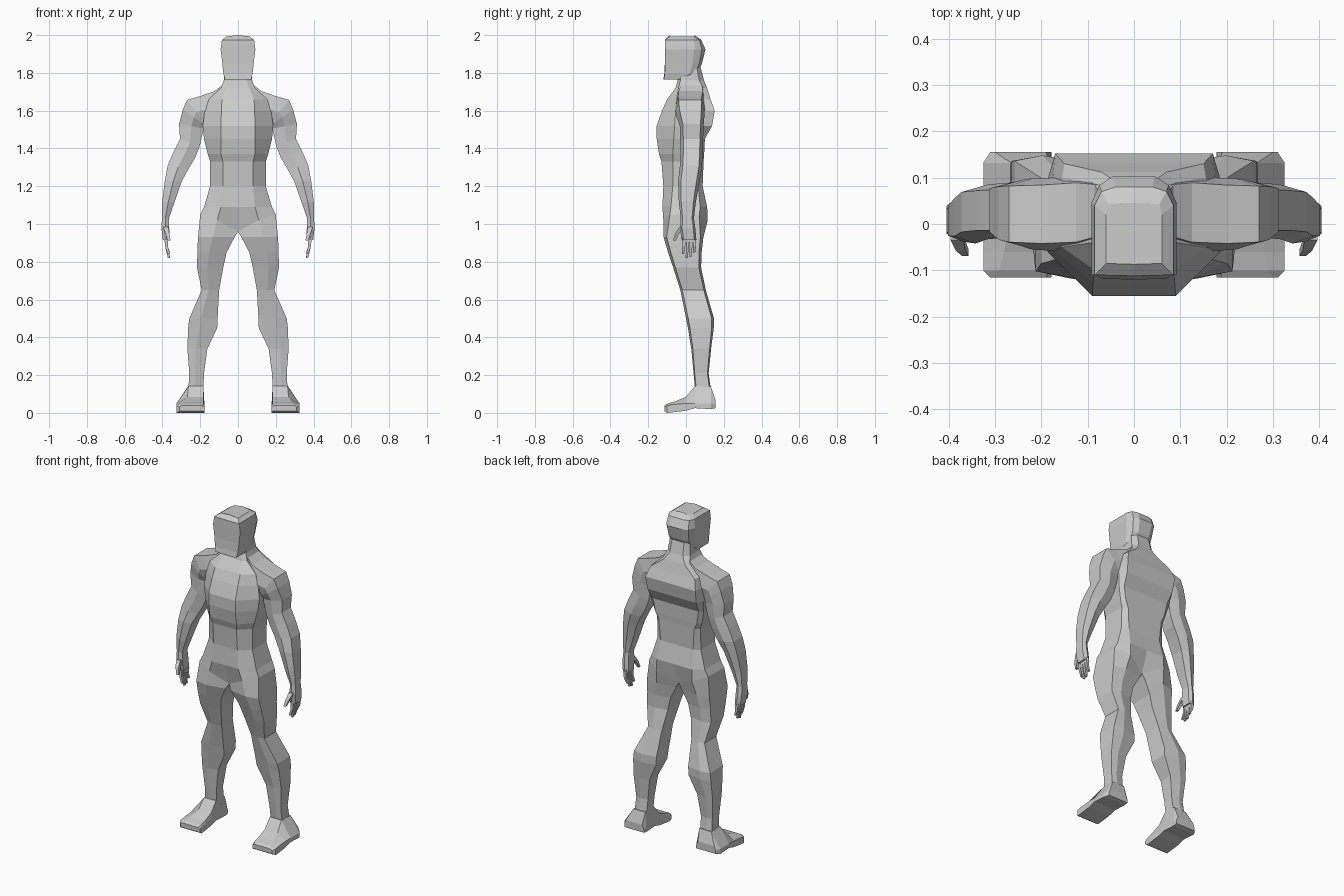
import bpy, bmesh
from mathutils import Vector


def loft(name, rings, closed=True, cap_start=False, cap_end=False, mirror=True):
    """Skin a list of equal-length point rings; optionally mirror across x."""
    bm = bmesh.new()
    vs = [[bm.verts.new(p) for p in r] for r in rings]
    n = len(rings[0])
    for a, b in zip(vs, vs[1:]):
        for i in range(n if closed else n - 1):
            j = (i + 1) % n
            bm.faces.new((a[i], a[j], b[j], b[i]))
    if cap_start:
        bm.faces.new(vs[0])
    if cap_end:
        bm.faces.new(vs[-1])
    if mirror:
        geom = bm.verts[:] + bm.edges[:] + bm.faces[:]
        dup = bmesh.ops.duplicate(bm, geom=geom)["geom"]
        new_verts = [g for g in dup if isinstance(g, bmesh.types.BMVert)]
        for v in new_verts:
            v.co.x *= -1
        bmesh.ops.reverse_faces(bm, faces=[g for g in dup if isinstance(g, bmesh.types.BMFace)])
        bmesh.ops.remove_doubles(bm, verts=[v for v in bm.verts if abs(v.co.x) < 1e-4], dist=1e-4)
    bmesh.ops.recalc_face_normals(bm, faces=bm.faces)
    me = bpy.data.meshes.new(name)
    bm.to_mesh(me)
    bm.free()
    ob = bpy.data.objects.new(name, me)
    bpy.context.collection.objects.link(ob)
    return ob


# Shared seam where each leg meets the pelvis
hip = [(0, -.085, .96), (.11, -.12, 1.02), (.2, -.085, 1.05),
       (.2, .07, 1.05), (.12, .115, 1.02), (0, .07, .96)]

# Torso, half section: z, front panel x, side x, front y, side front y, side back y, back x, back y
torso = [hip]
for z, xp, w, yf, sf, sb, xb, yb in [
        (1.09, .09, .18, -.125, -.08, .075, .12, .112),
        (1.2, .08, .147, -.12, -.07, .065, .11, .088),
        (1.33, .08, .147, -.13, -.07, .07, .12, .093),
        (1.37, .09, .16, -.143, -.07, .075, .14, .096),
        (1.45, .09, .18, -.155, -.065, .085, .155, .1),
        (1.52, .09, .187, -.155, -.06, .095, .165, .138),
        (1.6, .088, .175, -.127, -.055, .1, .17, .152),
        (1.66, .085, .155, -.1, -.05, .1, .15, .13),
        (1.72, .06, .09, -.055, -.04, .09, .07, .112),
        (1.76, .045, .075, -.045, -.03, .07, .045, .095),
        (1.84, .045, .068, -.045, -.03, .055, .04, .075)]:
    torso.append([(0, yf, z), (xp, yf, z), (w, sf, z), (w, sb, z), (xb, yb, z), (0, yb, z)])
loft("torso_and_neck", torso, closed=False)

# Legs: z, inner x, outer x, front y, back y
legs = [hip]
for z, xi, xo, yf, yb in [
        (.93, .018, .212, -.118, .092),
        (.85, .06, .215, -.095, .083),
        (.77, .078, .217, -.068, .08),
        (.65, .1, .192, -.03, .105),
        (.5, .108, .258, 0, .148),
        (.45, .11, .264, .01, .147),
        (.34, .162, .268, .028, .133),
        (.21, .18, .258, .04, .12),
        (.135, .183, .262, .047, .13)]:
    d = (xo - xi)
    k = min(.02, (yb - yf) * .1)
    legs.append([(xi, yf + k, z), (xi + .6 * d, yf, z), (xo, yf + k * .8, z),
                 (xo, yb - k * .8, z), (xi + .6 * d, yb, z), (xi, yb - k, z)])
loft("legs", legs)

# Feet, lofted heel to toe: y, top inner x, top outer x, top z, side z, bottom z
feet = []
for y, xt0, xt1, zt, zs, zb in [
        (.155, .19, .3, .07, .045, .025),
        (.132, .183, .265, .14, .05, .02),
        (.047, .183, .262, .142, .05, .025),
        (0, .183, .268, .085, .05, .012),
        (-.06, .183, .28, .06, .045, .004),
        (-.1, .183, .29, .048, .038, 0),
        (-.115, .19, .3, .038, .03, .01)]:
    out = .325 if y < .15 and y > -.11 else .31
    feet.append([(xt0, y, zt), (xt1, y, zt), (out, y, zs),
                 (out, y, zb), (.178, y, zb), (.178, y, zs)])
loft("feet", feet, cap_start=True, cap_end=True)

# Arms from trapezius to palm: outer x, outer z, inner x, inner z, front y, back y
arms = []
for xo, zo, xi, zi, y0, y1 in [
        (.07, 1.745, .07, 1.6, -.04, .1),
        (.125, 1.703, .1, 1.55, -.055, .105),
        (.2, 1.677, .15, 1.53, -.058, .1),
        (.27, 1.657, .17, 1.53, -.055, .098),
        (.292, 1.605, .175, 1.525, -.05, .097),
        (.312, 1.53, .182, 1.505, -.033, .093),
        (.307, 1.45, .203, 1.41, -.03, .09),
        (.34, 1.385, .227, 1.35, -.03, .088),
        (.372, 1.31, .26, 1.295, -.033, .085),
        (.387, 1.23, .298, 1.225, -.042, .072),
        (.401, 1.12, .338, 1.11, -.038, .052),
        (.403, 1.03, .366, 1.03, -.028, .042),
        (.405, .975, .364, .975, -.032, .05),
        (.398, .915, .362, .915, -.022, .055)]:
    c = min(.016, (y1 - y0) * .14)
    xm, zm = .5 * (xo + xi), .5 * (zo + zi)
    arms.append([(xo, y0 + c, zo), (xm, y0, zm), (xi, y0 + c, zi),
                 (xi, y1 - c, zi), (xm, y1, zm), (xo, y1 - c, zo)])
loft("arms_and_palms", arms, cap_start=True, cap_end=True)


def digit(name, path, r0, r1):
    """Tapered four-sided finger along a short path."""
    rings = []
    for i, p in enumerate(path):
        r = r0 + (r1 - r0) * i / (len(path) - 1)
        rings.append([Vector(p) + Vector((a * r, b * r, 0))
                      for a, b in ((-1, -1), (1, -1), (1, 1), (-1, 1))])
    loft(name, rings, cap_start=True, cap_end=True)


# Fingers and thumbs
for i, tip in enumerate((.84, .82, .825, .85)):
    y = -.011 + i * .018
    digit(f"fingers_{i + 1}", [(.381, y, .93), (.378, y * 1.05, .88), (.366, y * 1.1 - .004, tip)],
          .0095, .0055)
digit("thumbs", [(.382, -.02, .985), (.374, -.047, .95), (.364, -.062, .912)], .014, .007)

# Head, half section per level: z, face x, front y, side y, back x, back y
head = []
for z, xf, yf, ys, xb, yb in [
        (1.765, .07, -.118, -.03, .04, .03),
        (1.795, .077, -.113, .02, .045, .055),
        (1.85, .083, -.11, .035, .048, .085),
        (1.925, .092, -.11, .045, .055, .103),
        (1.975, .085, -.11, .04, .05, .08),
        (1.993, .06, -.085, .02, .035, .045)]:
    top = .007 if z > 1.98 else 0
    head.append([(0, yf - .002, z + top), (xf, yf, z), (xf, ys, z), (xb + .02, (ys + yb) / 2 + .01, z),
                 (xb - .01, yb, z), (0, yb, z + top)])
full = [r + [(-x, y, z) for x, y, z in reversed(r[1:-1])] for r in head]
loft("head", full, cap_start=True, cap_end=True, mirror=False)
